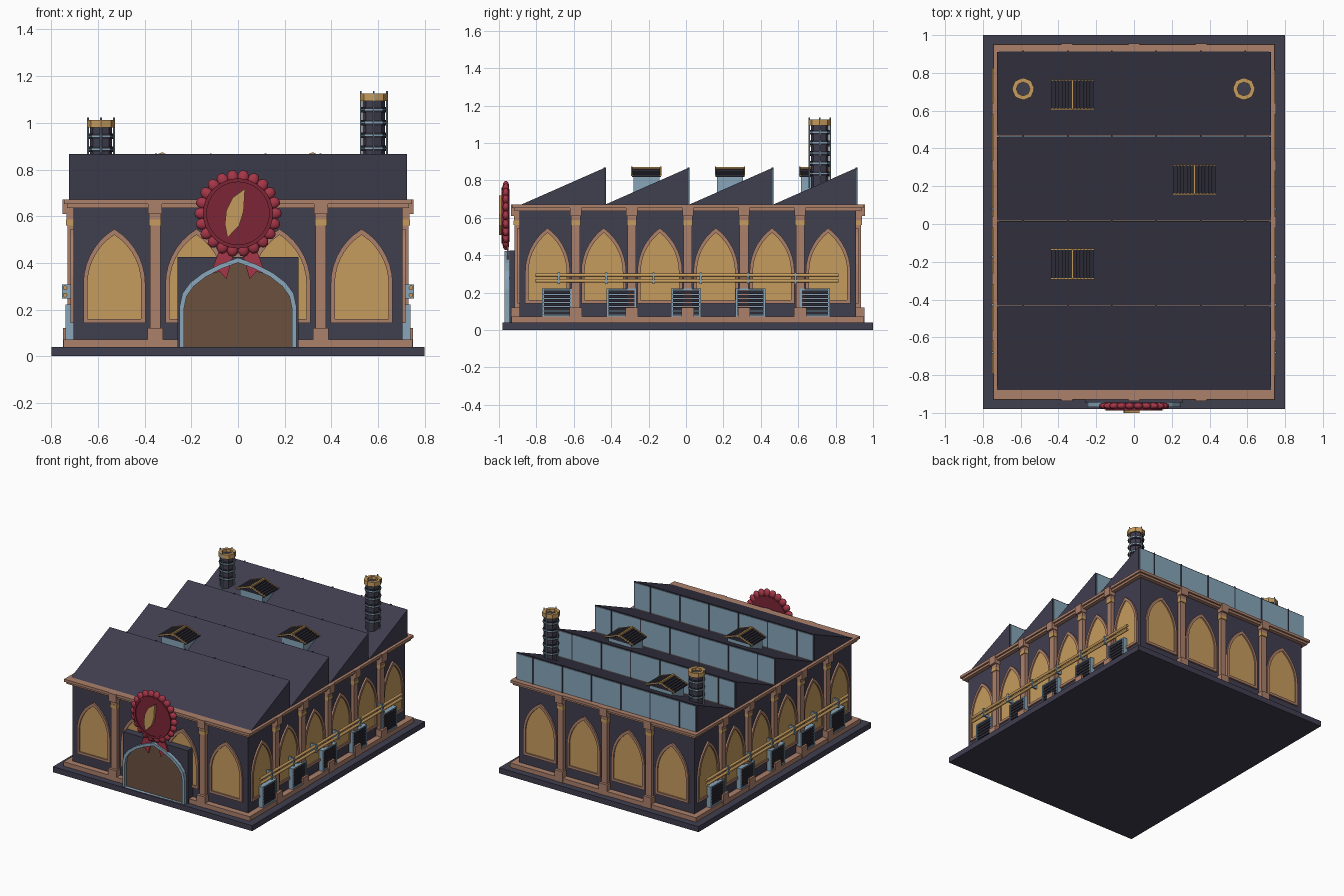
import bpy, bmesh, math
from mathutils import Vector, Matrix

if "Cube" in bpy.data.objects:
    bpy.data.objects.remove(bpy.data.objects["Cube"])

HX, HY, YC = 0.705, 0.90, 0.01      # wall half sizes and y centre


def material(name, *srgb):
    col = [((c / 255 + 0.055) / 1.055) ** 2.4 for c in srgb] + [1]
    m = bpy.data.materials.new(name)
    m.use_nodes = True
    m.diffuse_color = col
    m.node_tree.nodes["Principled BSDF"].inputs["Base Color"].default_value = col
    return m


SLATE = material("slate", 64, 62, 79)
CHARCOAL = material("charcoal", 44, 43, 53)
BRICK = material("brick brown", 172, 128, 107)
TAN = material("warm tan", 198, 156, 94)
STEEL = material("steel blue", 136, 166, 186)
WOOD = material("door brown", 106, 80, 62)
RED = material("ribbon red", 165, 54, 72)
WINE = material("wine red", 124, 37, 54)


def finish(name, bm, mat, smooth=False):
    bmesh.ops.recalc_face_normals(bm, faces=bm.faces)
    me = bpy.data.meshes.new(name)
    bm.to_mesh(me)
    bm.free()
    me.materials.append(mat)
    ob = bpy.data.objects.new(name, me)
    bpy.context.collection.objects.link(ob)
    if smooth:
        bpy.ops.object.select_all(action='DESELECT')
        ob.select_set(True)
        bpy.context.view_layer.objects.active = ob
        bpy.ops.object.shade_smooth_by_angle(angle=math.radians(40))
    return ob


def prism(bm, pts, place, d0, d1):
    """Solid from a 2D outline, between two depths."""
    a, b = ([bm.verts.new(place(u, v, d)) for u, v in pts] for d in (d0, d1))
    bm.faces.new(a)
    bm.faces.new(b)
    for i in range(len(pts)):
        bm.faces.new((a[i - 1], a[i], b[i], b[i - 1]))


def band(bm, outer, inner, place, d0, d1):
    """Hollow frame between two outlines with the same point count."""
    rings = [[bm.verts.new(place(u, v, d)) for u, v in pts]
             for pts, d in ((outer, d0), (outer, d1), (inner, d1), (inner, d0))]
    for k in range(4):
        p, q = rings[k - 1], rings[k]
        for i in range(len(outer)):
            bm.faces.new((p[i - 1], p[i], q[i], q[i - 1]))


def rect(u, v0, v1, w):
    return [(u - w, v0), (u + w, v0), (u + w, v1), (u - w, v1)]


def circle(r, n, cu=0, cv=0):
    return [(cu + r * math.cos(math.tau * i / n), cv + r * math.sin(math.tau * i / n)) for i in range(n)]


def arch(u, z0, spring, top, w):
    """Pointed arch outline built from two arcs."""
    h = top - spring
    r = (w * w + h * h) / (2 * w)
    end = math.asin(h / r)
    half = [(w - r + r * math.cos(end * i / 7), spring + r * math.sin(end * i / 7)) for i in range(8)]
    right = [(w, z0)] + half[:-1]
    return [(u + x, z) for x, z in right] + [(u, top)] + [(u - x, z) for x, z in reversed(right)]


def front(u, z, d): return Vector((u, YC - HY - d, z))
def back(u, z, d): return Vector((-u, YC + HY + d, z))
def left(u, z, d): return Vector((HX + d, YC + u, z))
def right(u, z, d): return Vector((-HX - d, YC - u, z))
def flat(x, y, z): return Vector((x, y, z))


def block(name, grow, z0, z1, mat):
    bm = bmesh.new()
    x, y = HX + grow, HY + grow
    prism(bm, [(-x, YC - y), (x, YC - y), (x, YC + y), (-x, YC + y)], flat, z0, z1)
    finish(name, bm, mat)


# Plinth, walls and mouldings
bm = bmesh.new()
prism(bm, rect(0, -0.98, 1.0, 0.8), flat, 0, 0.04)
finish("plinth", bm, SLATE)
block("walls", 0, 0.04, 0.66, SLATE)
block("base_moulding", 0.042, 0.04, 0.072, BRICK)
block("cornice_lower", 0.028, 0.636, 0.652, BRICK)
block("cornice_upper", 0.04, 0.652, 0.671, BRICK)

# Windows and pilasters on all four walls
glass, frames, pilasters, bands = (bmesh.new() for _ in range(4))
long_wall = ([-0.75 + 0.3 * i for i in range(6)], [-0.6 + 0.3 * i for i in range(5)], 0.12)
short_wall = ([-0.53, -0.178, 0.178, 0.53], [-0.355, 0, 0.355], 0.133)
for place, (windows, columns, w) in ((front, short_wall), (back, short_wall), (left, long_wall), (right, long_wall)):
    for u in windows:
        inner = arch(u, 0.16, 0.31, 0.52, w - 0.018)
        prism(glass, inner, place, -0.01, 0.003)
        band(frames, arch(u, 0.142, 0.31, 0.545, w), inner, place, -0.005, 0.012)
    for u in columns:
        for z0, z1, hw, d in ((0.04, 0.12, 0.033, 0.045), (0.12, 0.56, 0.023, 0.026),
                              (0.585, 0.61, 0.026, 0.03), (0.61, 0.671, 0.03, 0.046)):
            prism(pilasters, rect(u, z0, z1, hw), place, -0.01, d)
        prism(bands, rect(u, 0.56, 0.585, 0.026), place, -0.01, 0.032)
finish("window_glass", glass, TAN)
finish("window_frames", frames, BRICK)
finish("pilasters", pilasters, BRICK)
finish("pilaster_bands", bands, TAN)

# Sawtooth roof with glazed vertical faces
roof, panes, bars = (bmesh.new() for _ in range(3))
RX, STEP, Y0 = 0.724, 0.449, -0.886
for k in range(4):
    y, peak = Y0 + k * STEP, Y0 + (k + 1) * STEP
    prism(roof, [(y, 0.662), (peak, 0.662), (peak, 0.866), (y, 0.668)], lambda u, v, d: Vector((d, u, v)), -RX, RX)
    wall = lambda u, v, d, p=peak: Vector((u, p + d, v))
    prism(panes, rect(0, 0.672, 0.858, RX - 0.008), wall, -0.004, 0.004)
    for i in range(6):
        prism(bars, rect(-0.587 + 0.235 * i, 0.668, 0.868, 0.004), wall, -0.004, 0.008)
finish("sawtooth_roof", roof, SLATE)
finish("skylight_glass", panes, STEEL)
finish("skylight_bars", bars, SLATE)

# Gabled roof vents
bodies, covers, slats, trims = (bmesh.new() for _ in range(4))
for x, y in ((-0.325, 0.685), (0.32, 0.235), (-0.325, -0.212)):
    across = lambda u, v, d, x=x, y=y: Vector((x + u, y + d, v))
    prism(bodies, rect(0, 0.73, 0.83, 0.09), across, -0.07, 0.07)
    prism(covers, [(-0.11, 0.822), (0.11, 0.822), (0, 0.862)], across, -0.074, 0.074)
    gable = [(-0.116, 0.822), (0, 0.864), (0.116, 0.822), (0.116, 0.83), (0, 0.873), (-0.116, 0.83)]
    for d in (-0.081, 0.074):
        prism(trims, gable, across, d, d + 0.007)
    prism(trims, rect(0, 0.855, 0.872, 0.006), across, -0.08, 0.08)
    for s in (-1, 1):
        for i in range(6):
            u = s * (0.016 + 0.018 * i)
            z = 0.862 - abs(u) * 0.364
            prism(slats, rect(u, z - 0.006, z + 0.007, 0.005), across, -0.078, 0.078)
finish("roof_vent_bodies", bodies, STEEL)
finish("roof_vent_covers", covers, CHARCOAL)
finish("roof_vent_slats", slats, CHARCOAL)
finish("roof_vent_trim", trims, TAN)

# Chimneys with hoops, rods and a hollow cap
stacks, caps, hoops, rims = (bmesh.new() for _ in range(4))
for x, top in ((-0.587, 1.012), (0.582, 1.126)):
    y = 0.715
    ring = lambda r, n=8: circle(r, n, x, y)
    prism(stacks, ring(0.048), flat, 0.72, top - 0.02)
    band(caps, ring(0.06), ring(0.036), flat, top - 0.032, top)
    z = top - 0.07
    while z > 0.8:
        band(rims, ring(0.054), ring(0.046), flat, z - 0.012, z + 0.012)
        band(hoops, ring(0.057), ring(0.05), flat, z - 0.003, z + 0.004)
        z -= 0.055
    for cx, cy in circle(0.056, 4, x, y):
        prism(hoops, circle(0.004, 6, cx, cy), flat, 0.76, top + 0.01)
finish("chimney_stacks", stacks, SLATE)
finish("chimney_caps", caps, TAN)
finish("chimney_rims", rims, CHARCOAL)
finish("chimney_hoops", hoops, STEEL)

# Side pipes, brackets and louvred wall units
pipes, brackets, units, louvres = (bmesh.new() for _ in range(4))
for place, s in ((left, 1), (right, -1)):
    along = lambda u, v, d, p=place: p(d, v, u)
    for z in (0.293, 0.262):
        prism(pipes, circle(0.01, 10, 0.036, z), along, -0.815, 0.805)
    for i in range(6):
        u = s * (-0.69 + 0.253 * i)
        prism(brackets, rect(u, 0.247, 0.308, 0.006), place, 0, 0.049)
    for i in range(5):
        u = s * (-0.7 + 0.345 * i)
        band(units, rect(u, 0.072, 0.222, 0.08), rect(u, 0.08, 0.214, 0.07), place, 0, 0.034)
        prism(units, rect(u, 0.078, 0.216, 0.072), place, 0, 0.018)
        for k in range(6):
            prism(louvres, rect(u, 0.083 + 0.022 * k, 0.1 + 0.022 * k, 0.07), place, 0.015, 0.031)
finish("side_pipes", pipes, TAN, True)
finish("pipe_brackets", brackets, STEEL)
finish("wall_units", units, STEEL)
finish("wall_unit_louvres", louvres, CHARCOAL)

# Entrance panel with arched door
bm = bmesh.new()
prism(bm, rect(0, 0.04, 0.425, 0.26), front, 0, 0.055)
finish("entrance_panel", bm, SLATE)
half = [(0.25, 0.04), (0.25, 0.215), (0.238, 0.27), (0.205, 0.315), (0.15, 0.357), (0.075, 0.395)]
outer = half + [(0, 0.422)] + [(-u, z) for u, z in reversed(half)]
inner = [(u * 0.925, 0.04 + (z - 0.04) * 0.945) for u, z in outer]
bm = bmesh.new()
prism(bm, inner, front, 0.05, 0.06)
finish("door", bm, WOOD)
bm = bmesh.new()
band(bm, outer, inner, front, 0.05, 0.08)
finish("door_frame", bm, STEEL)

# Rosette with ribbon tails and leaf plate
CZ = 0.612
bm = bmesh.new()
for i, (u, v) in enumerate(circle(0.155, 22, 0, CZ)):
    m = Matrix.Translation(front(u, v, 0.073)) @ Matrix.Rotation(-math.tau * i / 22, 4, 'Y')
    bmesh.ops.create_icosphere(bm, subdivisions=2, radius=1, matrix=m @ Matrix.Diagonal((0.033, 0.018, 0.026, 1)))
finish("rosette_petals", bm, RED, True)
bm = bmesh.new()
prism(bm, circle(0.142, 32, 0, CZ), front, 0.055, 0.09)
finish("rosette_disc", bm, WINE)
bm = bmesh.new()
band(bm, circle(0.15, 32, 0, CZ), circle(0.134, 32, 0, CZ), front, 0.06, 0.097)
finish("rosette_rim", bm, WINE)
bm = bmesh.new()
for s in (-1, 1):
    tail = [(0.01, 0.47), (0.075, 0.47), (0.118, 0.352), (0.078, 0.362), (0.05, 0.33)]
    prism(bm, [(s * u, z) for u, z in tail], front, 0.058, 0.068)
finish("ribbon_tails", bm, RED)
bm = bmesh.new()
leaf = [(-0.045, 0.508), (0.005, 0.56), (0.024, 0.62), (0.03, 0.718), (-0.022, 0.68), (-0.05, 0.625), (-0.056, 0.565)]
prism(bm, leaf, front, 0.085, 0.11)
finish("leaf_plate", bm, TAN)
